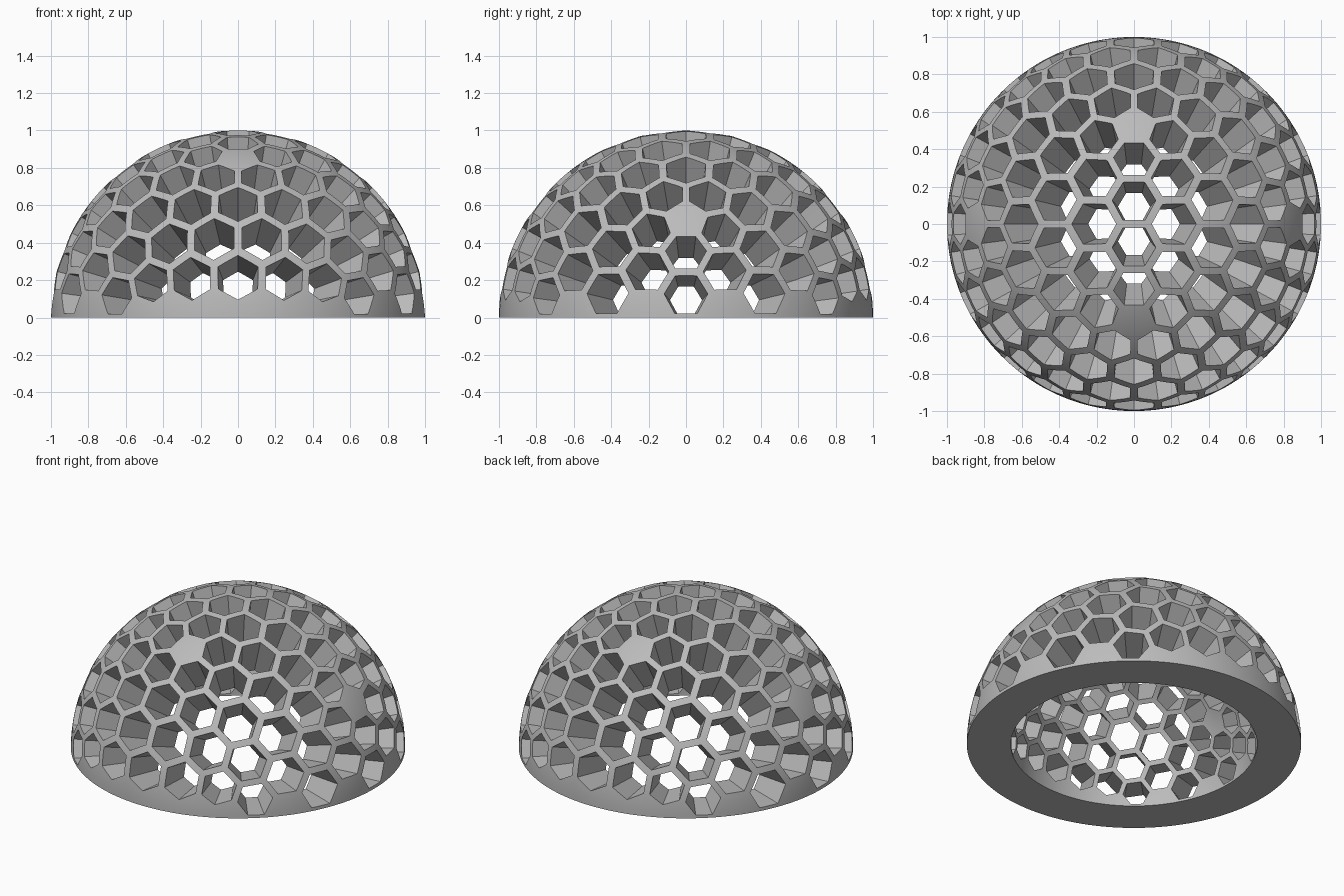
import bpy, bmesh, math
from mathutils import Vector

INNER = 0.737      # inner radius of the shell
HOLE = 0.83        # hole size relative to its cell
FREQ = 5           # cells along each icosahedron edge

cube = bpy.data.objects.get("Cube")
if cube:
    bpy.data.objects.remove(cube, do_unlink=True)

# Geodesic cell centres: a subdivided icosahedron with an edge on top
phi = (1 + math.sqrt(5)) / 2
ico = bmesh.new()
for a in (-1, 1):
    for b in (-phi, phi):
        for p in ((0, a, b), (b, 0, a), (a, b, 0)):
            ico.verts.new(Vector(p))
bmesh.ops.convex_hull(ico, input=ico.verts)

geo = bmesh.new()
for f in ico.faces:
    A, B, C = (v.co for v in f.verts)
    for i in range(FREQ + 1):
        for j in range(FREQ + 1 - i):
            p = A * i + B * j + C * (FREQ - i - j)
            geo.verts.new(p.normalized())
ico.free()
bmesh.ops.remove_doubles(geo, verts=geo.verts, dist=0.001)
bmesh.ops.convex_hull(geo, input=geo.verts)

# Honeycomb skin: hexagons above the base are open, pentagons stay closed
skin = bmesh.new()
for v in geo.verts:
    c = v.co.normalized()
    u = c.orthogonal().normalized()
    w = c.cross(u)
    corners = [f.calc_center_median().normalized() for f in v.link_faces]
    corners.sort(key=lambda p: math.atan2(p.dot(w), p.dot(u)))
    rim = [c.lerp(p, HOLE).normalized() for p in corners]
    n = len(corners)
    is_open = n == 6 and min(p.z for p in rim) > 0
    for i in range(n):
        k = (i + 1) % n
        skin.faces.new([skin.verts.new(p) for p in (rim[i], corners[i], corners[k], rim[k])])
        if not is_open:
            skin.faces.new([skin.verts.new(p) for p in (c, rim[i], rim[k])])
geo.free()
bmesh.ops.remove_doubles(skin, verts=skin.verts, dist=0.0005)

# Round the skin onto the sphere and keep the upper half
bmesh.ops.subdivide_edges(skin, edges=skin.edges, cuts=2, use_grid_fill=True)
for v in skin.verts:
    v.co.normalize()
bmesh.ops.bisect_plane(skin, geom=skin.verts[:] + skin.edges[:] + skin.faces[:], dist=0.0001,
                       plane_co=(0, 0, 0), plane_no=(0, 0, 1), clear_inner=True)
for v in skin.verts:
    v.co.normalize()

# Thicken towards the centre, which makes the tapered hole walls and flat base ring
border = [e for e in skin.edges if e.is_boundary]
outer_faces = skin.faces[:]
inside = {v: skin.verts.new(v.co * INNER) for v in skin.verts[:]}
for f in outer_faces:
    skin.faces.new([inside[v] for v in reversed(f.verts)])
for e in border:
    a, b = e.verts
    skin.faces.new((a, b, inside[b], inside[a]))
bmesh.ops.recalc_face_normals(skin, faces=skin.faces)

mesh = bpy.data.meshes.new("honeycomb_dome")
skin.to_mesh(mesh)
skin.free()
dome = bpy.data.objects.new("honeycomb_dome", mesh)
bpy.context.collection.objects.link(dome)

grey = bpy.data.materials.new("plain grey")
grey.use_nodes = True
colour = (0.5, 0.5, 0.5, 1)
grey.diffuse_color = colour
grey.node_tree.nodes["Principled BSDF"].inputs["Base Color"].default_value = colour
mesh.materials.append(grey)

bpy.ops.object.select_all(action="DESELECT")
dome.select_set(True)
bpy.context.view_layer.objects.active = dome
bpy.ops.object.shade_smooth_by_angle(angle=math.radians(25))
